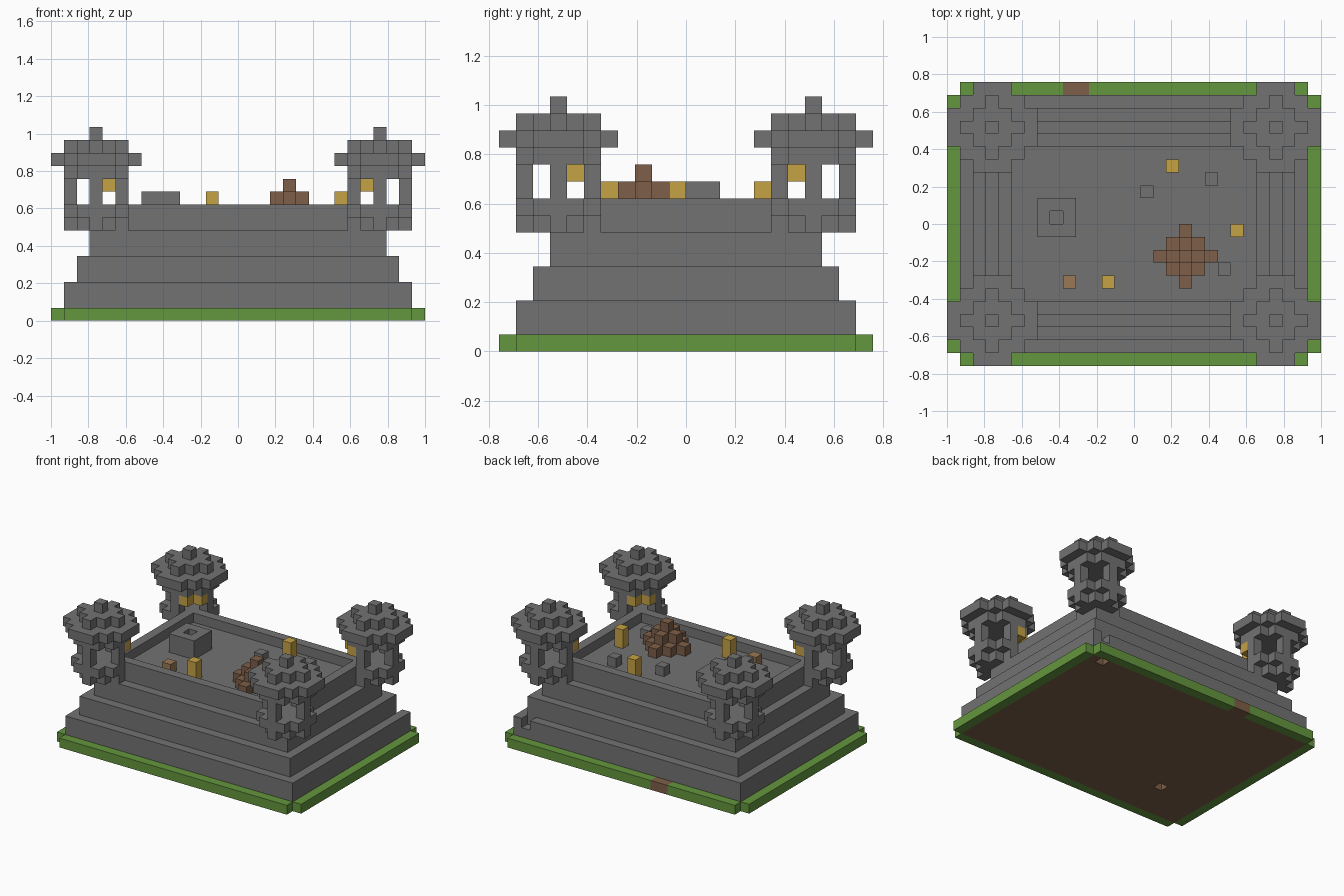
import bpy
import bmesh
from itertools import product
from mathutils import Vector

UNIT = 2 / 29          # edge length of one block
NX, NY = 29, 22        # footprint in blocks

start_cube = bpy.data.objects.get("Cube")
if start_cube:
    bpy.data.objects.remove(start_cube, do_unlink=True)


def material(name, rgb):
    mat = bpy.data.materials.new(name)
    mat.use_nodes = True
    color = (*rgb, 1)
    mat.diffuse_color = color
    mat.node_tree.nodes["Principled BSDF"].inputs["Base Color"].default_value = color
    return mat


stone = material("stone_grey", (0.17, 0.17, 0.17))
grass = material("grass_green", (0.127, 0.305, 0.048))
gold = material("lantern_gold", (0.56, 0.36, 0.06))
brown = material("earth_brown", (0.209, 0.114, 0.065))
tan = material("tan", (0.32, 0.19, 0.09))


def box(x0, x1, y0, y1, z0, z1):
    """Block cells filling a box."""
    return set(product(range(x0, x1), range(y0, y1), range(z0, z1)))


def inset_box(n, z0, z1):
    """Block cells of the footprint shrunk by n on each side."""
    return box(n, NX - n, n, NY - n, z0, z1)


def disc(cx, cy, limit, z0, z1):
    """Block cells of a stepped disc with squared radius limit."""
    return {(cx + a, cy + b, z) for a in range(-3, 4) for b in range(-3, 4)
            for z in range(z0, z1) if a * a + b * b <= limit}


def build(name, cells, mat):
    """Skin a set of block cells, then merge flat regions."""
    bm = bmesh.new()
    for cell in cells:
        for axis in range(3):
            for sign in (-1, 1):
                step = Vector((0, 0, 0))
                step[axis] = sign
                if tuple(int(c) for c in Vector(cell) + step) in cells:
                    continue
                u, v = Vector((0, 0, 0)), Vector((0, 0, 0))
                u[(axis + 1) % 3] = 0.5
                v[(axis + 2) % 3] = 0.5
                if sign < 0:
                    u, v = v, u
                mid = Vector(cell) + Vector((0.5, 0.5, 0.5)) + step / 2
                mid -= Vector((NX / 2, NY / 2, 0))
                ring = (mid - u - v, mid + u - v, mid + u + v, mid - u + v)
                bm.faces.new([bm.verts.new(p * UNIT) for p in ring])
    bmesh.ops.remove_doubles(bm, verts=bm.verts[:], dist=UNIT / 100)
    bmesh.ops.dissolve_limit(bm, angle_limit=0.01, verts=bm.verts[:], edges=bm.edges[:])
    mesh = bpy.data.meshes.new(name)
    bm.to_mesh(mesh)
    bm.free()
    mesh.materials.append(mat)
    obj = bpy.data.objects.new(name, mesh)
    bpy.context.collection.objects.link(obj)
    return obj


# Ground: earth slab with a grass border and a path gap at the back
path = box(9, 11, NY - 1, NY, 0, 1)
earth = inset_box(1, 0, 1) - {(6, 5, 0), (26, 20, 0)}
border = (box(1, NX - 1, 0, NY, 0, 1) | box(0, NX, 1, NY - 1, 0, 1)) - inset_box(1, 0, 1)
build("earth_slab", earth, brown)
build("grass_border", border - path, grass)
build("path", path, brown)

# Stepped platform with a sunken courtyard and a parapet
platform = inset_box(1, 1, 3) | inset_box(2, 3, 5) | inset_box(3, 5, 7) | inset_box(4, 7, 9)
platform -= inset_box(5, 8, 9)
platform -= {(26, 20, 2)}
build("stepped_platform", platform, stone)

# Corner towers: flared foot, four posts, cap and finial, inner lamps
for x_side, y_side in product((-1, 1), repeat=2):
    cx = 3 if x_side < 0 else NX - 4
    cy = 3 if y_side < 0 else NY - 4
    label = ("right" if x_side < 0 else "left") + ("_front" if y_side < 0 else "_back")
    tower = disc(cx, cy, 4, 7, 8) | disc(cx, cy, 5, 8, 9)
    for a, b in ((2, 0), (-2, 0), (0, 2), (0, -2)):
        tower |= {(cx + a, cy + b, z) for z in (9, 10)}
    tower |= disc(cx, cy, 5, 11, 12) | disc(cx, cy, 10, 12, 13)
    tower |= disc(cx, cy, 4, 13, 14) | disc(cx, cy, 0, 14, 15)
    build("tower_" + label, tower, stone)
    lamps = {(cx - x_side * 2, cy - y_side, 10), (cx - x_side, cy - y_side * 2, 10)}
    build("tower_lamp_" + label, lamps, gold)

# Courtyard well with a shaft in its top
build("well", box(7, 10, 10, 13, 8, 10) - {(8, 11, 9)}, stone)

# Log pile
build("log_pile", disc(18, 8, 4, 8, 9) | disc(18, 8, 1, 9, 10) | disc(18, 8, 0, 10, 11), brown)

# Loose courtyard pieces
for x, y in ((17, 15), (22, 10), (12, 6)):
    build("lantern", box(x, x + 1, y, y + 1, 8, 10), gold)
for x, y in ((15, 13), (20, 14), (21, 7)):
    build("stone_block", box(x, x + 1, y, y + 1, 8, 9), stone)
build("crate", box(9, 10, 6, 7, 8, 9), tan)
